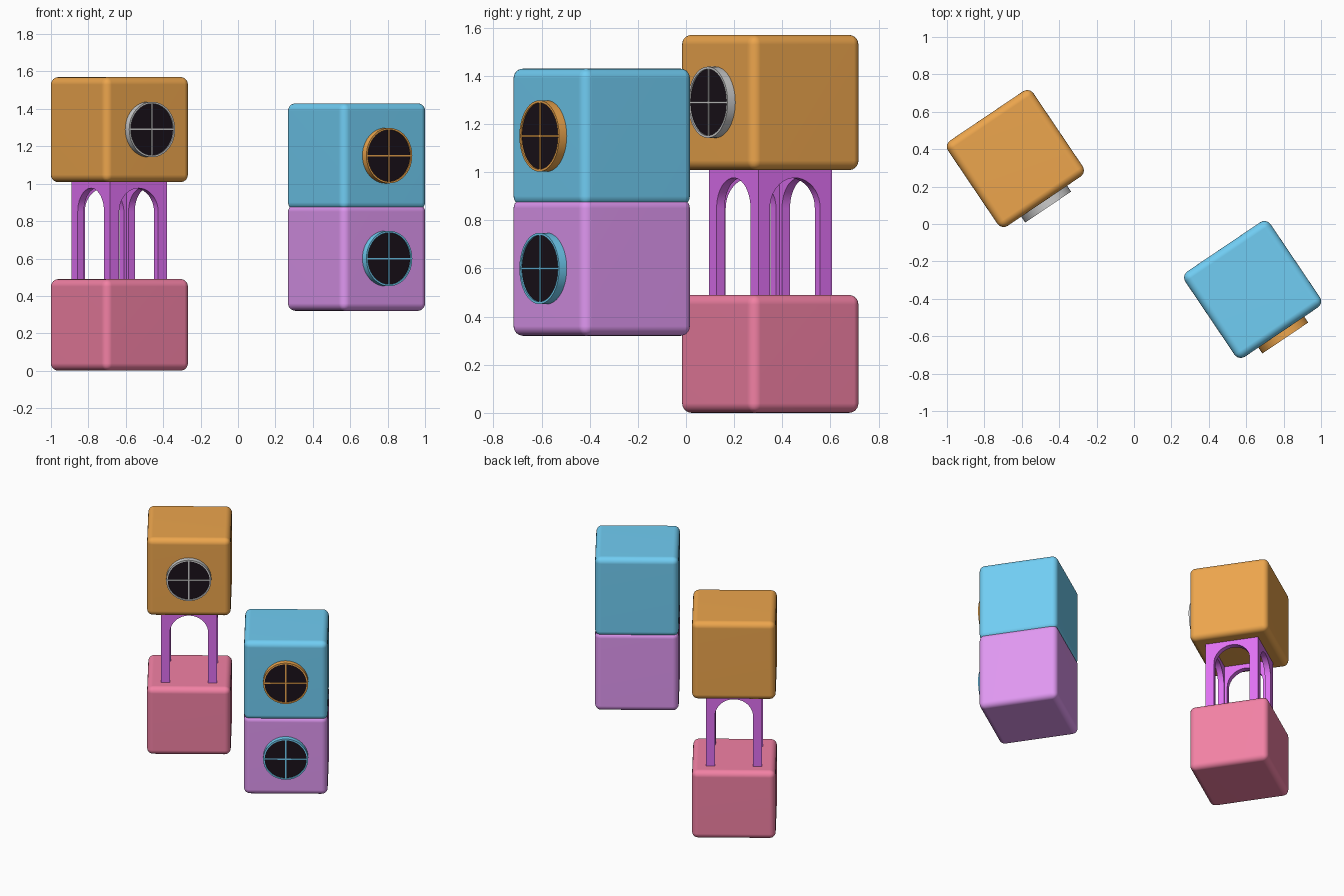
import bpy, bmesh
from math import radians, pi, cos, sin
from mathutils import Matrix, Vector

if "Cube" in bpy.data.objects:
    bpy.data.objects.remove(bpy.data.objects["Cube"])

TURN = Matrix.Rotation(radians(34), 4, 'Z')
SIDE = 0.55


def material(name, rgb):
    m = bpy.data.materials.new(name)
    m.diffuse_color = tuple((c / 255) ** 2.2 for c in rgb) + (1,)
    m.use_nodes = True
    m.node_tree.nodes["Principled BSDF"].inputs["Base Color"].default_value = m.diffuse_color
    return m


ORANGE = material("orange", (236, 164, 78))
BLUE = material("blue", (112, 204, 243))
VIOLET = material("violet", (223, 150, 241))
PINK = material("pink", (242, 128, 163))
MAGENTA = material("magenta", (222, 112, 242))
DARK = material("dark_glass", (32, 24, 32))


def finish(bm, name, mat, centre, weighted=False):
    bmesh.ops.recalc_face_normals(bm, faces=bm.faces)
    me = bpy.data.meshes.new(name)
    bm.to_mesh(me)
    bm.free()
    ob = bpy.data.objects.new(name, me)
    bpy.context.collection.objects.link(ob)
    ob.matrix_world = Matrix.Translation(centre) @ TURN
    if mat:
        me.materials.append(mat)
    bpy.ops.object.select_all(action='DESELECT')
    ob.select_set(True)
    bpy.context.view_layer.objects.active = ob
    bpy.ops.object.shade_smooth_by_angle(angle=radians(35))
    if weighted:
        ob.modifiers.new("flat_sides", 'WEIGHTED_NORMAL').keep_sharp = True
    return ob


def block(name, x, y, z0, z1, mat):
    """Rounded box standing between two heights."""
    bm = bmesh.new()
    bmesh.ops.create_cube(bm, size=1)
    bmesh.ops.scale(bm, vec=(SIDE, SIDE, z1 - z0), verts=bm.verts)
    bmesh.ops.bevel(bm, geom=bm.edges[:], offset=0.04, segments=5,
                    profile=0.5, affect='EDGES')
    finish(bm, name, mat, Vector((x, y, (z0 + z1) / 2)), True)


def lathe(bm, profile, n=48):
    """Closed or open (radius, y) outline spun around the y axis."""
    rings = [[bm.verts.new((r * cos(2 * pi * i / n), y, r * sin(2 * pi * i / n)))
              for i in range(n)] for r, y in profile]
    for a, b in zip(rings, rings[1:] + rings[:1]):
        for i in range(n):
            j = (i + 1) % n
            bm.faces.new((a[i], a[j], b[j], b[i]))


def window(name, x, y, z, mat):
    centre = Vector((x, y, z))
    # Rim
    bm = bmesh.new()
    lathe(bm, [(0.148, -0.26), (0.148, -0.313), (0.138, -0.313), (0.138, -0.26)])
    finish(bm, name + "_rim", mat, centre)
    # Dark pane
    bm = bmesh.new()
    bmesh.ops.create_cone(bm, cap_ends=True, segments=48, radius1=0.14,
                          radius2=0.14, depth=0.04,
                          matrix=Matrix.Translation((0, -0.286, 0))
                          @ Matrix.Rotation(pi / 2, 4, 'X'))
    finish(bm, name + "_pane", DARK, centre)
    # Crossed glazing bars
    bm = bmesh.new()
    for size in ((0.28, 0.01, 0.008), (0.008, 0.01, 0.28)):
        bmesh.ops.create_cube(bm, size=1, matrix=Matrix.Translation((0, -0.306, 0))
                              @ Matrix.Diagonal((*size, 1)))
    finish(bm, name + "_bars", mat, centre)


def arcade(name, x, y, z0, z1, mat):
    """Hollow square of four mitred arched walls."""
    w, t, a, spring = 0.184, 0.04, 0.126, 0.85
    outline = [(-w, z0), (-w, z1), (w, z1), (w, z0), (a, z0)]
    outline += [(a * cos(pi * i / 20), spring + a * sin(pi * i / 20)) for i in range(21)]
    outline += [(-a, z0)]
    bm = bmesh.new()
    n = len(outline)
    for side in range(4):
        rot = Matrix.Rotation(side * pi / 2, 3, 'Z')
        outer = [bm.verts.new(rot @ Vector((u, -w, v))) for u, v in outline]
        inner = [bm.verts.new(rot @ Vector((max(-w + t, min(w - t, u)) if abs(u) == w else u,
                                            -w + t, v))) for u, v in outline]
        bm.faces.new(outer)
        bm.faces.new(inner[::-1])
        for i in range(n):
            if i not in (0, 2):  # mitred ends stay open and are welded
                j = (i + 1) % n
                bm.faces.new((outer[i], inner[i], inner[j], outer[j]))
    bmesh.ops.remove_doubles(bm, verts=bm.verts, dist=0.0005)
    finish(bm, name, mat, Vector((x, y, 0)))


# Open tower: base, arches and upper room
LX, LY = -0.634, 0.35
block("tower_base", LX, LY, 0.0, 0.49, PINK)
arcade("arched_level", LX, LY, 0.485, 1.013, MAGENTA)
block("tower_room", LX, LY, 1.008, 1.57, ORANGE)
window("tower_window", LX, LY, 1.29, None)

# Floating pair of stacked rooms
RX, RY = 0.634, -0.35
block("lower_room", RX, RY, 0.32, 0.89, VIOLET)
block("upper_room", RX, RY, 0.86, 1.43, BLUE)
window("lower_window", RX, RY, 0.60, BLUE)
window("upper_window", RX, RY, 1.15, ORANGE)
